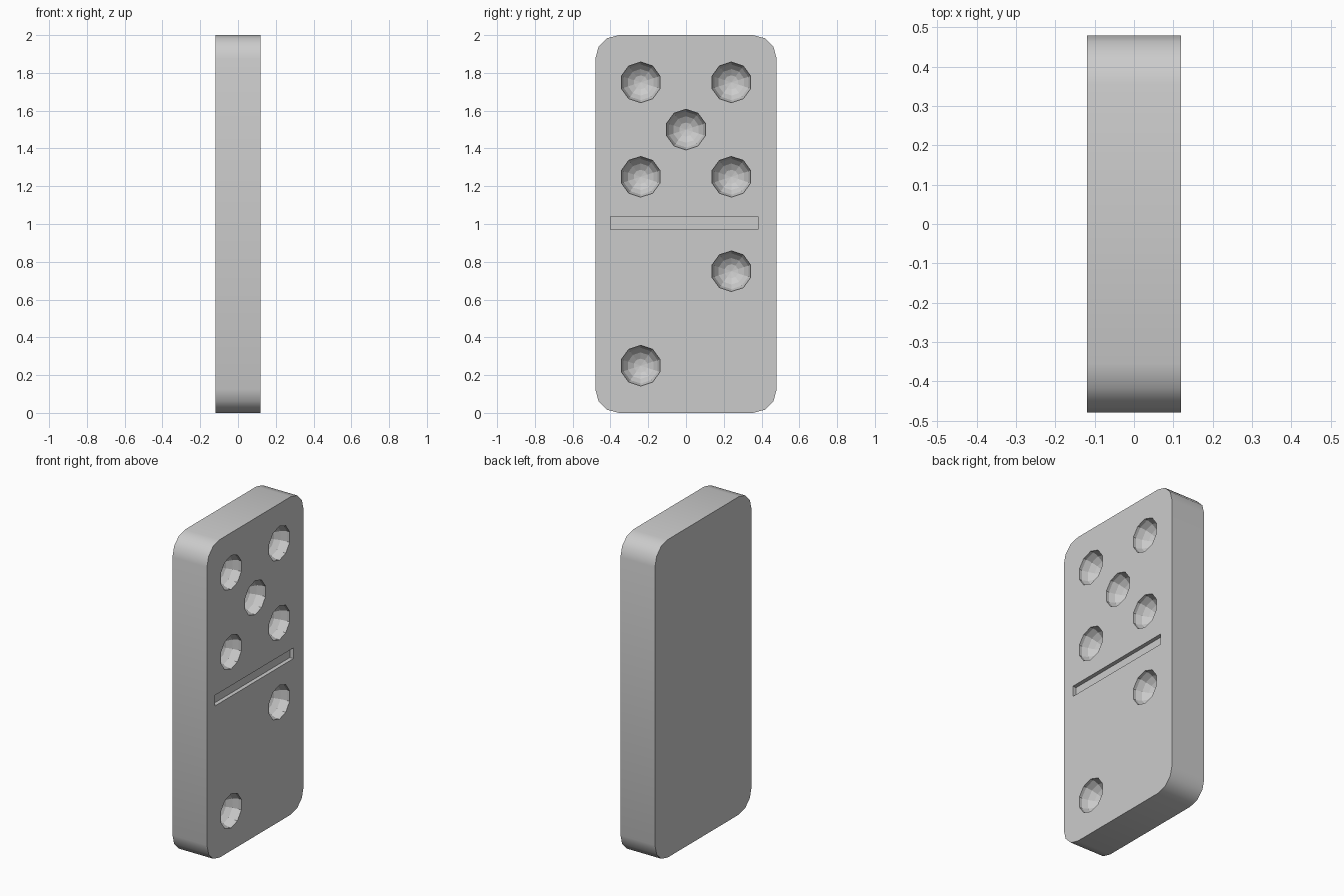
import bpy, bmesh
from math import sin, cos, pi, radians
from mathutils import Matrix

if "Cube" in bpy.data.objects:
    bpy.data.objects.remove(bpy.data.objects["Cube"])

HALF_X, HALF_Y, HEIGHT, R = 0.12, 0.48, 2.0, 0.125


def make_object(name, bm):
    bmesh.ops.recalc_face_normals(bm, faces=bm.faces)
    mesh = bpy.data.meshes.new(name)
    bm.to_mesh(mesh)
    bm.free()
    obj = bpy.data.objects.new(name, mesh)
    bpy.context.collection.objects.link(obj)
    return obj


# Tile body: rounded rectangle pushed through the thickness
bm = bmesh.new()
corners = [(HALF_Y - R, HEIGHT - R), (R - HALF_Y, HEIGHT - R),
           (R - HALF_Y, R), (HALF_Y - R, R)]
outline = []
for i, (cy, cz) in enumerate(corners):
    for k in range(4):
        a = i * pi / 2 + k * pi / 6
        outline.append(bm.verts.new((-HALF_X, cy + R * cos(a), cz + R * sin(a))))
back = bm.faces.new(outline)
ext = bmesh.ops.extrude_face_region(bm, geom=[back], use_keep_orig=True)
bmesh.ops.translate(bm, vec=(2 * HALF_X, 0, 0),
                    verts=[g for g in ext["geom"] if isinstance(g, bmesh.types.BMVert)])
tile = make_object("domino_tile", bm)

# Cutter: pip bowls and dividing groove
bm = bmesh.new()
pips = [(-0.24, 1.75), (0.24, 1.75), (0, 1.5), (-0.24, 1.25), (0.24, 1.25),
        (0.24, 0.75), (-0.24, 0.25)]
for y, z in pips:
    m = Matrix.Translation((HALF_X, y, z)) @ Matrix.Rotation(pi / 2, 4, 'Y') \
        @ Matrix.Rotation(pi / 2, 4, 'Z')
    bmesh.ops.create_uvsphere(bm, u_segments=10, v_segments=9, radius=0.109, matrix=m)
groove = Matrix.Translation((HALF_X, -0.01, 1.005)) @ Matrix.Diagonal((0.05, 0.78, 0.067, 1))
bmesh.ops.create_cube(bm, size=1, matrix=groove)
cutter = make_object("pip_cutter", bm)
cutter.hide_render = True

# Carve the recesses and bake the result
mod = tile.modifiers.new("carve", 'BOOLEAN')
mod.operation = 'DIFFERENCE'
mod.solver = 'EXACT'
mod.object = cutter
bpy.context.view_layer.objects.active = tile
tile.select_set(True)
bpy.ops.object.modifier_apply(modifier=mod.name)
bpy.data.objects.remove(cutter)

# Smooth only the rounded edge; bowls stay faceted
bpy.ops.object.shade_smooth_by_angle(angle=radians(35))
for p in tile.data.polygons:
    c = p.center
    on_rim = abs(p.normal.x) < 0.01 and (abs(c.y) > 0.42 or c.z < 0.1 or c.z > 1.9)
    p.use_smooth = on_rim
